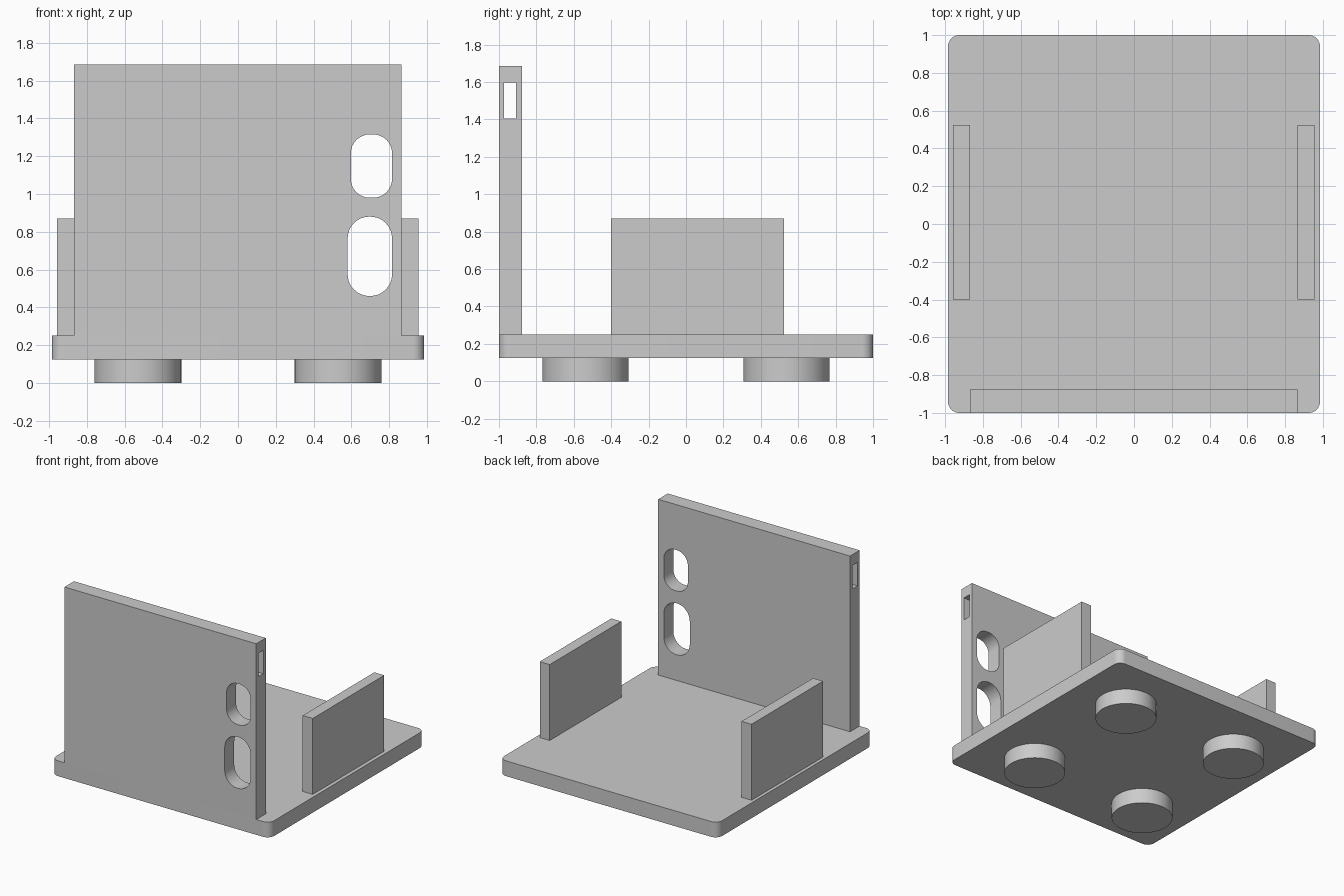
import bpy
import math
from mathutils import Matrix
import bmesh

old = bpy.data.objects.get("Cube")
if old:
    bpy.data.objects.remove(old, do_unlink=True)

grey = bpy.data.materials.new("plain grey")
grey.use_nodes = True
colour = (0.6, 0.6, 0.6, 1.0)
grey.diffuse_color = colour
grey.node_tree.nodes["Principled BSDF"].inputs["Base Color"].default_value = colour


def add_object(name, bm):
    bmesh.ops.recalc_face_normals(bm, faces=bm.faces)
    mesh = bpy.data.meshes.new(name)
    bm.to_mesh(mesh)
    bm.free()
    mesh.materials.append(grey)
    obj = bpy.data.objects.new(name, mesh)
    bpy.context.collection.objects.link(obj)
    return obj


def box(name, x, y, z, round_axis=None, radius=0.0):
    """Box from (min, max) pairs, with the edges along one axis rounded."""
    spans = (x, y, z)
    bm = bmesh.new()
    bmesh.ops.create_cube(bm, size=1)
    for v in bm.verts:
        v.co = [s[0] if c < 0 else s[1] for c, s in zip(v.co, spans)]
    if round_axis is not None:
        edges = []
        for e in bm.edges:
            d = e.verts[0].co - e.verts[1].co
            if abs(d[round_axis]) > 0.99 * d.length:
                edges.append(e)
        bmesh.ops.bevel(bm, geom=edges, offset=radius, segments=8,
                        profile=0.5, affect='EDGES')
    return add_object(name, bm)


def smooth(obj):
    bpy.ops.object.select_all(action='DESELECT')
    obj.select_set(True)
    bpy.context.view_layer.objects.active = obj
    bpy.ops.object.shade_smooth_by_angle(angle=math.radians(30))


# Base plate with rounded corners
base = box("base_plate", (-0.985, 0.985), (-1, 1), (0.125, 0.25), 2, 0.06)
smooth(base)

# Tall front panel, flush with the base edge
panel = box("front_panel", (-0.868, 0.865), (-1, -0.877), (0.25, 1.685))

# Openings in the panel: two rounded windows and a slot across the width
cutters = [
    box("upper_window_cutter", (0.597, 0.815), (-1.2, -0.7), (0.98, 1.315), 1, 0.1),
    box("lower_window_cutter", (0.58, 0.815), (-1.2, -0.7), (0.46, 0.88), 1, 0.115),
    box("slot_cutter", (-1.2, 1.2), (-0.972, -0.908), (1.405, 1.597)),
]
bpy.context.view_layer.objects.active = panel
for cutter in cutters:
    cutter.hide_render = True
    cut = panel.modifiers.new("opening", 'BOOLEAN')
    cut.operation = 'DIFFERENCE'
    cut.solver = 'EXACT'
    cut.object = cutter
    bpy.ops.object.modifier_apply(modifier=cut.name)
    bpy.data.objects.remove(cutter, do_unlink=True)
smooth(panel)

# Side walls
for name, x in (("right_wall", (-0.958, -0.868)), ("left_wall", (0.865, 0.955))):
    box(name, x, (-0.4, 0.523), (0.25, 0.87))

# Four round feet
for depth, y in (("front", -0.537), ("back", 0.537)):
    for side, x in (("right", -0.53), ("left", 0.53)):
        bm = bmesh.new()
        bmesh.ops.create_cone(bm, cap_ends=True, segments=64, radius1=0.23,
                              radius2=0.23, depth=0.125,
                              matrix=Matrix.Translation((x, y, 0.0625)))
        smooth(add_object(f"{depth}_{side}_foot", bm))
